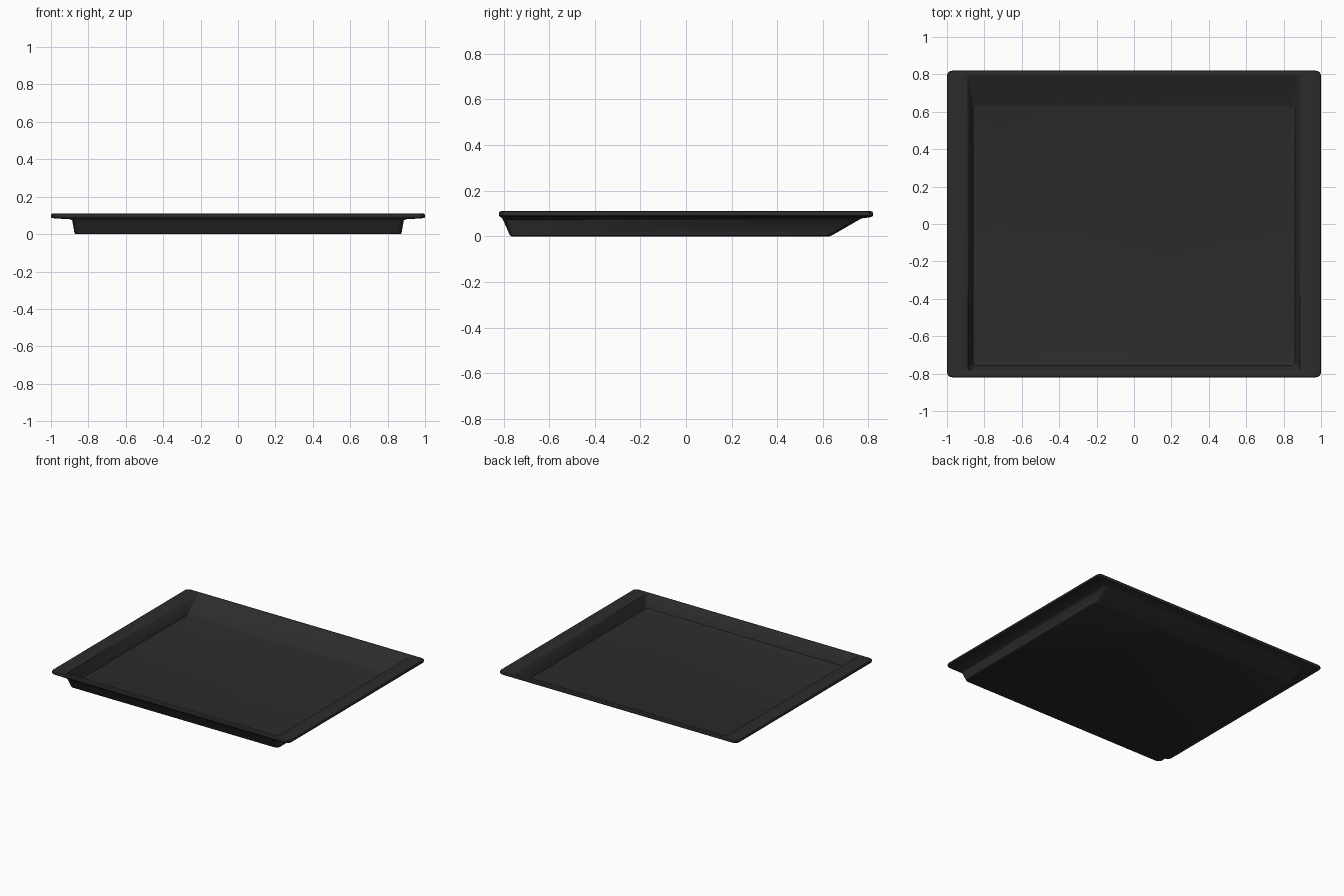
import bpy, bmesh
from math import sin, cos, pi

if "Cube" in bpy.data.objects:
    bpy.data.objects.remove(bpy.data.objects["Cube"])

SEG = 5  # steps per rounded corner


def ring(bm, hx, y0, y1, z, r):
    """Rounded rectangle loop of vertices."""
    verts = []
    corners = [(hx - r, y1 - r), (-hx + r, y1 - r), (-hx + r, y0 + r), (hx - r, y0 + r)]
    for q, (cx, cy) in enumerate(corners):
        for i in range(SEG + 1):
            a = (q + i / SEG) * pi / 2
            verts.append(bm.verts.new((cx + r * cos(a), cy + r * sin(a), z)))
    return verts


# Cross-sections from underside, round the rim, down to the tray floor:
# half width, front y, back y, height, corner radius
sections = [
    (0.868, -0.765, 0.628, 0.000, 0.025),
    (0.874, -0.772, 0.640, 0.004, 0.03),
    (0.886, -0.802, 0.758, 0.072, 0.03),
    (0.895, -0.806, 0.772, 0.079, 0.03),
    (0.980, -0.811, 0.810, 0.084, 0.03),
    (0.996, -0.817, 0.817, 0.087, 0.03),
    (1.000, -0.820, 0.820, 0.092, 0.03),
    (1.000, -0.820, 0.820, 0.103, 0.03),
    (0.997, -0.817, 0.817, 0.108, 0.03),
    (0.990, -0.810, 0.810, 0.110, 0.03),
    (0.895, -0.792, 0.797, 0.110, 0.02),
    (0.888, -0.787, 0.788, 0.106, 0.02),
    (0.860, -0.757, 0.637, 0.019, 0.02),
    (0.852, -0.750, 0.622, 0.015, 0.02),
]

# Tray shell
bm = bmesh.new()
rings = [ring(bm, *s) for s in sections]
for a, b in zip(rings, rings[1:]):
    n = len(a)
    for i in range(n):
        j = (i + 1) % n
        bm.faces.new((a[i], a[j], b[j], b[i]))
bm.faces.new(rings[0][::-1])
bm.faces.new(rings[-1])
bmesh.ops.recalc_face_normals(bm, faces=bm.faces)
mesh = bpy.data.meshes.new("serving_tray")
bm.to_mesh(mesh)
bm.free()
tray = bpy.data.objects.new("serving_tray", mesh)
bpy.context.collection.objects.link(tray)

# Dark finish
mat = bpy.data.materials.new("matte_black")
mat.diffuse_color = (0.025, 0.025, 0.025, 1)
mat.use_nodes = True
mat.node_tree.nodes["Principled BSDF"].inputs["Base Color"].default_value = mat.diffuse_color
mesh.materials.append(mat)

bpy.context.view_layer.objects.active = tray
tray.select_set(True)
bpy.ops.object.shade_smooth_by_angle(angle=0.6)
